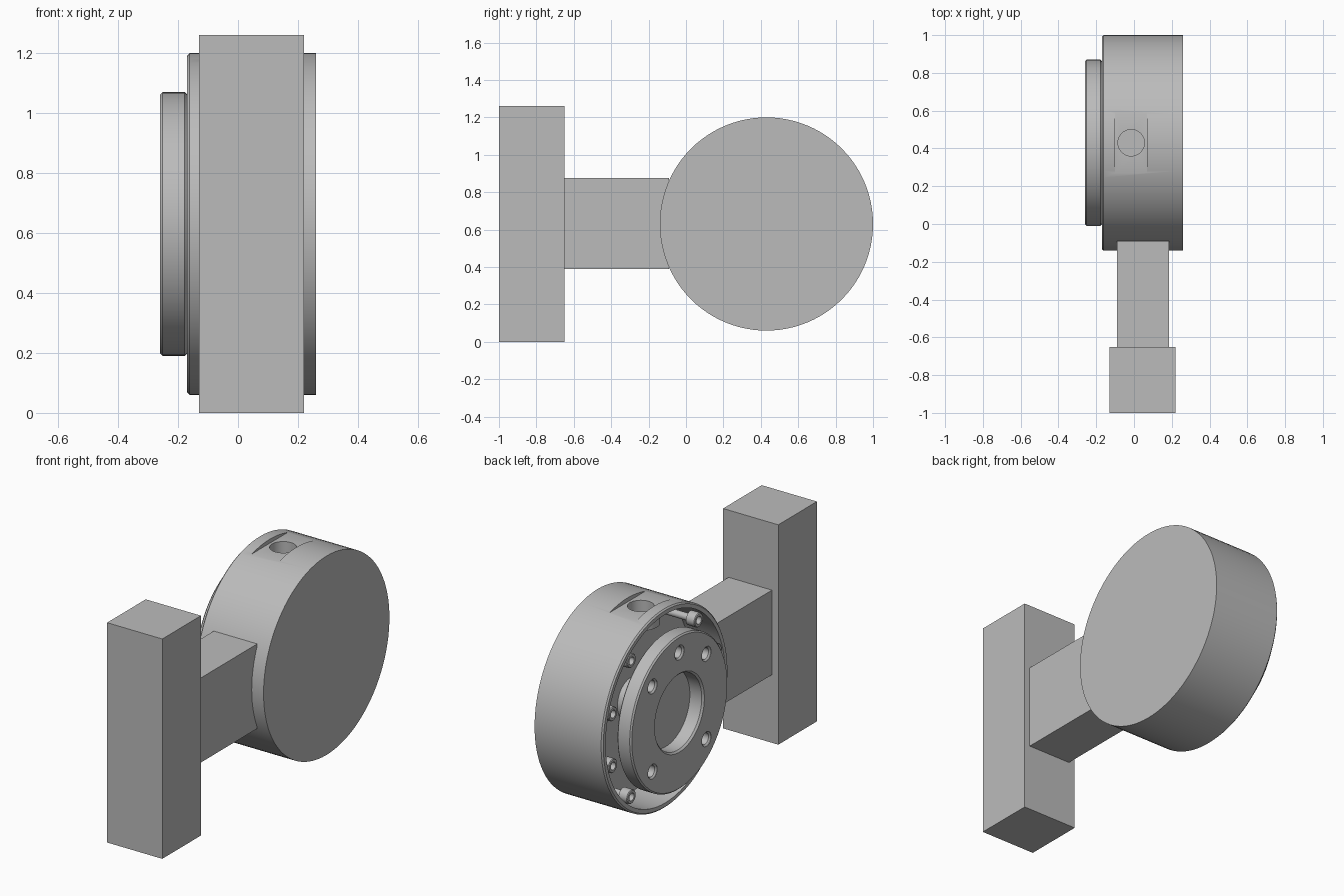
import bpy, bmesh, math
from mathutils import Matrix, Vector

if "Cube" in bpy.data.objects:
    bpy.data.objects.remove(bpy.data.objects["Cube"], do_unlink=True)

grey = bpy.data.materials.new("plain_grey")
grey.use_nodes = True
colour = (0.5, 0.5, 0.5, 1)
grey.diffuse_color = colour
grey.node_tree.nodes["Principled BSDF"].inputs["Base Color"].default_value = colour

AXIS_Y, AXIS_Z = 0.43, 0.63      # centre line of the drum
FACE, BACK = -0.17, 0.26         # open and closed ends of the drum


def make_object(name, bm):
    bmesh.ops.recalc_face_normals(bm, faces=bm.faces)
    mesh = bpy.data.meshes.new(name)
    bm.to_mesh(mesh)
    bm.free()
    mesh.materials.append(grey)
    obj = bpy.data.objects.new(name, mesh)
    bpy.context.collection.objects.link(obj)
    return obj


def box(name, low, high):
    low, high = Vector(low), Vector(high)
    bm = bmesh.new()
    size = Matrix.Diagonal((high - low).to_4d())
    bmesh.ops.create_cube(bm, size=1, matrix=Matrix.Translation((low + high) / 2) @ size)
    return make_object(name, bm)


def lathe(name, profile, y, z, steps):
    """Spin (x, radius) points around a line parallel to x."""
    bm = bmesh.new()
    verts = [bm.verts.new((x, 0, r)) for x, r in profile]
    edges = [bm.edges.new(pair) for pair in zip(verts, verts[1:])]
    bmesh.ops.spin(bm, geom=verts + edges, cent=(0, 0, 0), axis=(1, 0, 0),
                   angle=math.tau, steps=steps)
    bmesh.ops.remove_doubles(bm, verts=bm.verts, dist=1e-5)
    bmesh.ops.translate(bm, verts=bm.verts, vec=(0, y, z))
    return make_object(name, bm)


def upright(name, radius, x, low, high):
    bm = bmesh.new()
    bmesh.ops.create_cone(bm, cap_ends=True, segments=40, radius1=radius, radius2=radius,
                          depth=high - low,
                          matrix=Matrix.Translation((x, AXIS_Y, (low + high) / 2)))
    return make_object(name, bm)


def combine(target, tools):
    """Apply a list of (operation, object) booleans and remove the tools."""
    for operation, tool in tools:
        mod = target.modifiers.new("shape", "BOOLEAN")
        mod.operation, mod.object, mod.solver = operation, tool, "EXACT"
        tool.hide_render = True
    graph = bpy.context.evaluated_depsgraph_get()
    result = bpy.data.meshes.new_from_object(target.evaluated_get(graph))
    target.modifiers.clear()
    target.data = result
    for _, tool in tools:
        bpy.data.objects.remove(tool, do_unlink=True)


def smooth(obj):
    bpy.ops.object.select_all(action="DESELECT")
    obj.select_set(True)
    bpy.context.view_layer.objects.active = obj
    bpy.ops.object.shade_smooth_by_angle(angle=math.radians(30))


def on_circle(radius, degrees):
    a = math.radians(degrees)
    return AXIS_Y + radius * math.cos(a), AXIS_Z + radius * math.sin(a)


# Post and arm
box("post", (-0.13, -1, 0), (0.22, -0.65, 1.26))
box("arm", (-0.09, -0.65, 0.39), (0.185, -0.09, 0.875))

# Hollow drum with a flat pocket and blind port on top
drum = lathe("drum", [(0.05, 0), (0.05, 0.54), (FACE, 0.54), (FACE, 0.562),
                      (FACE + 0.008, 0.57), (BACK, 0.57), (BACK, 0)], AXIS_Y, AXIS_Z, 96)
combine(drum, [
    ("UNION", upright("port_boss", 0.1, -0.015, 1.08, 1.172)),
    ("DIFFERENCE", box("pocket_cutter", (-0.1, 0.1, 1.177), (0.07, 0.76, 1.4))),
    ("DIFFERENCE", upright("port_cutter", 0.07, -0.015, 1.1, 1.4)),
])
smooth(drum)

# Core that carries the flange
smooth(lathe("core", [(FACE - 0.002, 0), (FACE - 0.002, 0.12), (0.06, 0.12), (0.06, 0)],
             AXIS_Y, AXIS_Z, 48))

# Flange with central bore and chamfered screw holes
flange = lathe("flange", [(-0.175, 0), (-0.175, 0.215), (-0.25, 0.215), (-0.26, 0.225),
                          (-0.26, 0.432), (-0.252, 0.44), (-0.178, 0.44), (FACE, 0.432),
                          (FACE, 0)], AXIS_Y, AXIS_Z, 96)
hole = [(-0.3, 0), (-0.3, 0.042), (-0.258, 0.042), (-0.25, 0.033), (-0.19, 0.033), (-0.19, 0)]
combine(flange, [("DIFFERENCE", lathe("hole_cutter", hole, *on_circle(0.345, a), 24))
                 for a in (45, 90, 135, 225, 315)])
smooth(flange)

# Socket-head bolts inside the drum
bolt = [(-0.14, 0), (-0.14, 0.022), (FACE, 0.022), (FACE, 0.036), (-0.166, 0.04),
        (-0.115, 0.04), (-0.115, 0.02), (0.06, 0.02), (0.06, 0)]
angles = [a + turn for turn in (0, 180) for a in (-52, -17.5, 17.5, 52)]
for i, a in enumerate(angles):
    smooth(lathe(f"bolt_{i + 1}", bolt, *on_circle(0.495, a), 24))
